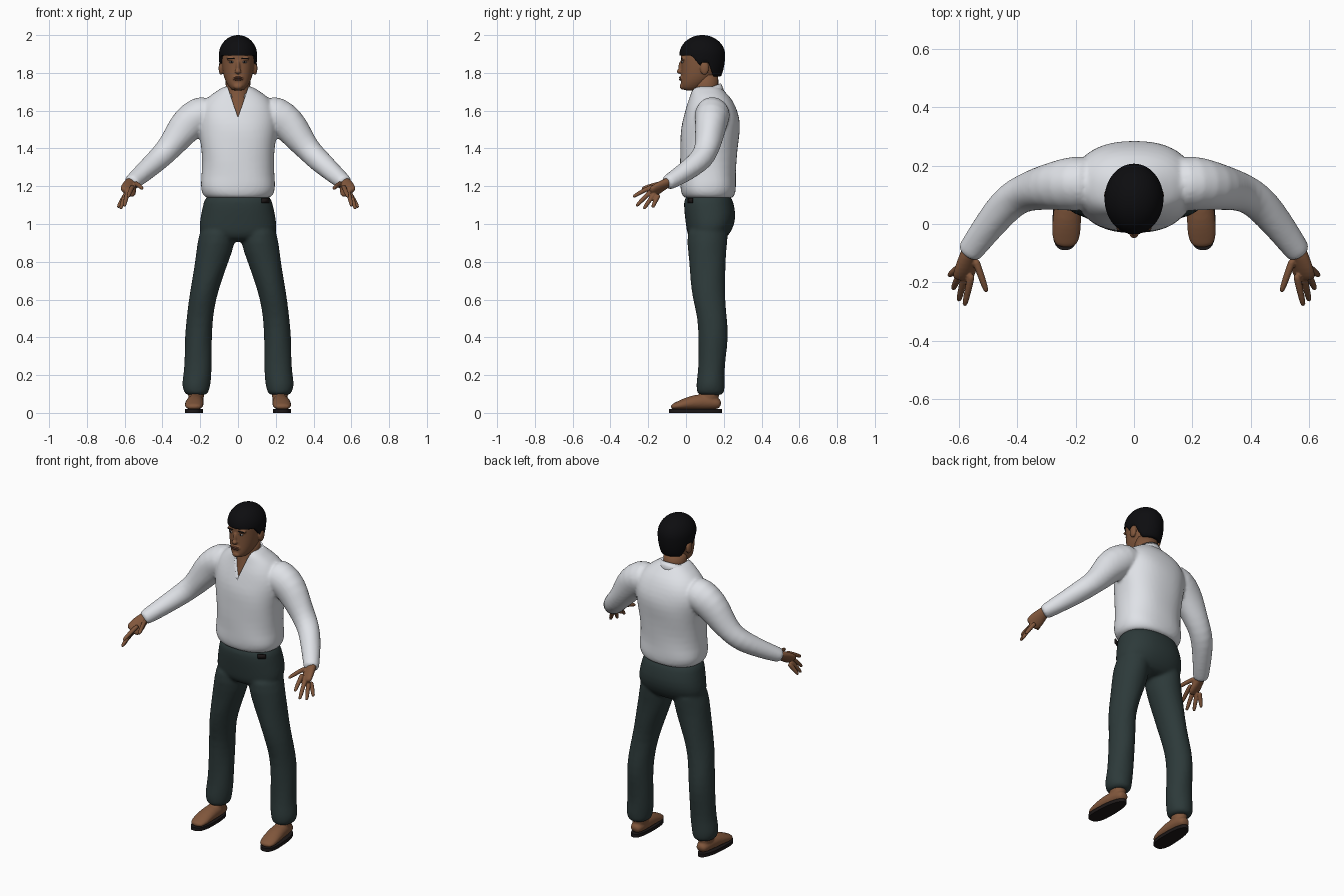
import bpy, bmesh, math
from mathutils import Vector, Matrix

if "Cube" in bpy.data.objects:
    bpy.data.objects.remove(bpy.data.objects["Cube"])


def material(name, rgb, rough=0.8):
    m = bpy.data.materials.new(name)
    m.use_nodes = True
    m.diffuse_color = (*rgb, 1)
    node = m.node_tree.nodes["Principled BSDF"]
    node.inputs["Base Color"].default_value = (*rgb, 1)
    node.inputs["Roughness"].default_value = rough
    return m


SKIN = material("brown skin", (0.22, 0.095, 0.045))
LIP = material("lip brown", (0.13, 0.05, 0.03))
HAIR = material("black hair", (0.004, 0.004, 0.005))
SHIRT = material("white cloth", (0.74, 0.76, 0.80))
TROUSER = material("dark green cloth", (0.026, 0.042, 0.042))
SOLE = material("dark sole", (0.012, 0.009, 0.009))
EYE = material("eye white", (0.45, 0.42, 0.40))


def loft(bm, rings, flat=False, square=1.0, fold=0.0, n=20):
    """Closed tube through rings of (x, y, z, side radius, up radius)."""
    centres = [Vector(r[:3]) for r in rings]
    loops = []
    for i, r in enumerate(rings):
        side, up = Vector((1, 0, 0)), Vector((0, 1, 0))
        if not flat:
            t = (centres[min(i + 1, len(rings) - 1)] - centres[max(i - 1, 0)]).normalized()
            side = t.cross(Vector((0, 0, 1))).normalized()
            up = side.cross(t)
        loop = []
        for k in range(n):
            a = math.tau * k / n
            c, s = math.cos(a), math.sin(a)
            c = math.copysign(abs(c) ** square, c)
            s = math.copysign(abs(s) ** square, s)
            w = 1 + fold * math.sin(4 * a + 2.3 * i)
            loop.append(bm.verts.new(centres[i] + side * (c * r[3] * w) + up * (s * r[4] * w)))
        loops.append(loop)
    for a, b in zip(loops, loops[1:]):
        for k in range(n):
            bm.faces.new((a[k], a[(k + 1) % n], b[(k + 1) % n], b[k]))
    bm.faces.new(loops[0])
    bm.faces.new(loops[-1])


def slices(rows):
    """Turn (z, half width, front y, back y) into loft rings."""
    return [(0, (f + b) / 2, z, w, (b - f) / 2) for z, w, f, b in rows]


def flip(rings, s):
    return [(r[0] * s, *r[1:]) for r in rings]


def ball(bm, pos, scale, seg=20):
    m = Matrix.Translation(pos) @ Matrix.Diagonal((*scale, 1))
    bmesh.ops.create_uvsphere(bm, u_segments=seg, v_segments=seg // 2, radius=1, matrix=m)


def finish(name, bm, mat, voxel=0, smooth=4):
    bmesh.ops.recalc_face_normals(bm, faces=bm.faces[:])
    me = bpy.data.meshes.new(name)
    bm.to_mesh(me)
    bm.free()
    me.materials.append(mat)
    me.shade_smooth()
    ob = bpy.data.objects.new(name, me)
    bpy.context.collection.objects.link(ob)
    if voxel:
        ob.modifiers.new("round", "SUBSURF").levels = 1
        ob.modifiers["round"].render_levels = 1
        rm = ob.modifiers.new("merge", "REMESH")
        rm.mode, rm.voxel_size, rm.use_smooth_shade = "VOXEL", voxel, True
        sm = ob.modifiers.new("soften", "SMOOTH")
        sm.factor, sm.iterations = 0.5, smooth
    return ob


# Shirt: torso and both sleeves merged
bm = bmesh.new()
loft(bm, slices([(1.13, .165, -.005, .245), (1.15, .185, -.022, .258), (1.19, .202, -.033, .268),
                 (1.25, .193, -.03, .263), (1.33, .19, -.032, .267), (1.42, .197, -.032, .277),
                 (1.50, .212, -.028, .287), (1.56, .212, -.016, .285), (1.62, .2, 0, .266),
                 (1.67, .165, .018, .237), (1.705, .11, .025, .2), (1.735, .072, .035, .18)]),
     flat=True, square=0.85, fold=0.012, n=28)
sleeve = [(.12, .14, 1.60, .085, .085), (.20, .14, 1.582, .098, .1), (.27, .132, 1.53, .085, .096),
          (.32, .122, 1.46, .075, .08), (.37, .11, 1.395, .066, .066), (.42, .085, 1.345, .064, .062),
          (.47, .03, 1.30, .058, .056), (.52, -.035, 1.255, .051, .049), (.56, -.09, 1.222, .045, .042),
          (.572, -.107, 1.213, .042, .038)]
for s in (1, -1):
    loft(bm, flip(sleeve, s), fold=0.025)
shirt = finish("shirt", bm, SHIRT, 0.009, 5)

# Open neck cut out of the shirt
bm = bmesh.new()
tri = [bm.verts.new((x, -.15, z)) for x, z in ((0, 1.565), (.07, 1.77), (-.07, 1.77))]
face = bm.faces.new(tri)
out = bmesh.ops.extrude_face_region(bm, geom=[face])["geom"]
bmesh.ops.translate(bm, vec=(0, .225, 0), verts=[v for v in out if isinstance(v, bmesh.types.BMVert)])
cutter = finish("neck_cutter", bm, SHIRT)
cutter.hide_render = True
cutter.hide_set(True)
cut = shirt.modifiers.new("open neck", "BOOLEAN")
cut.operation, cut.object = "DIFFERENCE", cutter

# Collar: folded strip around the back of the neck, with front points
bm = bmesh.new()
rows = []
for k in range(25):
    a = math.radians(-152 + 304 * k / 24)
    back = (1 + math.cos(a)) / 2
    tip = max(0, abs(a) - 2.1) / 0.55
    top = 1.685 + .06 * back
    row = []
    for rx, ry, z in ((.068, .075, top - .02), (.074, .08, top), (.087, .09, top - .022),
                      (.104 + .02 * tip, .1, top - .05 - .02 * tip)):
        row.append(bm.verts.new((rx * math.sin(a), .105 + ry * math.cos(a), z)))
    rows.append(row)
for p, q in zip(rows, rows[1:]):
    for j in range(3):
        bm.faces.new((p[j], p[j + 1], q[j + 1], q[j]))
collar = finish("collar", bm, SHIRT)
collar.modifiers.new("cloth", "SOLIDIFY").thickness = 0.007

# Trousers: hips and both legs merged
bm = bmesh.new()
loft(bm, slices([(1.165, .165, 0, .235), (1.12, .182, -.014, .25), (1.05, .197, -.008, .266),
                 (.99, .207, 0, .255), (.94, .2, .006, .228), (.905, .12, .04, .19)]),
     flat=True, square=0.88, n=28)
leg = [(.105, .122, 1.01, .09, .115), (.114, .11, .9, .102, .106), (.139, .114, .8, .09, .098),
       (.165, .115, .7, .079, .093), (.189, .121, .6, .072, .086), (.203, .14, .5, .071, .079),
       (.21, .145, .4, .072, .08), (.211, .139, .3, .072, .073), (.213, .133, .21, .075, .071),
       (.222, .13, .15, .077, .077), (.221, .13, .115, .068, .074), (.22, .13, .09, .056, .068)]
for s in (1, -1):
    loft(bm, flip(leg, s), flat=True, fold=0.022)
finish("trousers", bm, TROUSER, 0.009, 5)

# Small dark clip on the waistband
bm = bmesh.new()
bmesh.ops.create_cube(bm, size=1, matrix=Matrix.Translation((.145, .022, 1.125))
                      @ Matrix.Rotation(.5, 4, "Z") @ Matrix.Diagonal((.045, .009, .025, 1)))
finish("waist_clip", bm, SOLE)

# Head, nose and ears merged
bm = bmesh.new()
loft(bm, slices([(1.705, .028, -.012, .06), (1.722, .046, -.028, .09), (1.75, .064, -.028, .13),
                 (1.78, .076, -.026, .16), (1.82, .084, -.026, .18), (1.86, .088, -.026, .19),
                 (1.90, .09, -.03, .193), (1.94, .084, -.02, .182), (1.97, .055, .015, .14)]),
     flat=True, square=0.92, n=24)
ball(bm, (0, -.024, 1.83), (.012, .017, .036))
ball(bm, (0, -.033, 1.808), (.017, .017, .013))
ball(bm, (0, -.022, 1.772), (.03, .012, .016))
ball(bm, (0, -.02, 1.728), (.024, .014, .016))
for s in (1, -1):
    ball(bm, (s * .034, -.014, 1.875), (.03, .012, .01))
    ball(bm, (s * .09, .098, 1.825), (.013, .024, .037))
finish("head", bm, SKIN, 0.0045, 3)

# Neck and upper chest
bm = bmesh.new()
loft(bm, slices([(1.51, .085, .01, .15), (1.56, .085, .008, .16), (1.62, .075, .018, .17),
                 (1.67, .066, .03, .175), (1.72, .064, .035, .172), (1.79, .068, .04, .17)]),
     flat=True, n=24)
finish("neck", bm, SKIN)


# Hair: rounded cap whose lower edge is lifted to the hairline
def hairline(y):
    if y < .03:
        return 1.892
    if y < .075:
        return 1.892 - (y - .03) * 1.2
    return 1.855 if y < .12 else max(1.78, 1.855 - (y - .12) * 3)


bm = bmesh.new()
ball(bm, (0, 0, 0), (1, 1, 1), 64)
for v in bm.verts:
    z = 1.895 + v.co.z * (.105 if v.co.z > 0 else .2)
    y = .086 + v.co.y * .121
    v.co = (v.co.x * .101, y, max(z, hairline(y)))
finish("hair", bm, HAIR)

# Facial features
for part, mat, x, y, z, size in (("eye", EYE, .034, -.019, 1.857, (.013, .006, .0055)),
                                 ("iris", HAIR, .034, -.023, 1.857, (.0055, .004, .005)),
                                 ("eyebrow", HAIR, .036, -.021, 1.876, (.022, .007, .004))):
    bm = bmesh.new()
    for s in (1, -1):
        ball(bm, (s * x, y, z), size, 16)
    finish(part + "s", bm, mat)
bm = bmesh.new()
for z in (1.775, 1.765):
    ball(bm, (0, -.029, z), (.024, .008, .0055))
finish("lips", bm, LIP)

fingers = [((.56, -.185, 1.195), (.582, -.282, 1.142)), ((.583, -.185, 1.172), (.602, -.265, 1.092)),
           ((.597, -.17, 1.155), (.622, -.225, 1.077)), ((.6, -.148, 1.148), (.636, -.178, 1.085)),
           ((.54, -.135, 1.213), (.505, -.235, 1.186))]
palm = [(.555, -.08, 1.226, .032, .026), (.568, -.11, 1.21, .034, .024), (.574, -.14, 1.193, .043, .024),
        (.58, -.17, 1.175, .046, .022), (.586, -.19, 1.16, .04, .017)]
foot = [(.222, .185, .04, .024, .018), (.222, .165, .05, .037, .032), (.224, .11, .058, .044, .044),
        (.228, .05, .056, .048, .042), (.232, -.01, .046, .051, .031), (.234, -.05, .036, .048, .021),
        (.235, -.082, .03, .034, .013)]
ankle = [(.222, .13, .16, .045, .05), (.222, .125, .1, .043, .052), (.222, .12, .05, .042, .052)]

for s, label in ((1, "left"), (-1, "right")):
    # Hand: palm, four fingers and thumb
    bm = bmesh.new()
    spread = []
    for x, y, z, w, h in palm:
        spread.append((x * s, y, z, w, h))
    # Tilt the palm so that its outer edge hangs lower
    loft(bm, spread, n=16)
    hub = Vector((.575 * s, -.15, 1.19))
    axis = Vector((.03 * s, -.11, -.066)).normalized()
    bmesh.ops.rotate(bm, verts=bm.verts[:], cent=hub, matrix=Matrix.Rotation(.65 * s, 3, axis))
    for base, tip in fingers:
        a, b = Vector(base), Vector(tip)
        steps = [(-.15, .013), (.1, .0135), (.5, .0125), (.85, .011), (1.0, .007)]
        ring = []
        for t, r in steps:
            p = a.lerp(b, t) + Vector((0, 0, .012 * t * (1 - t)))
            ring.append((p.x * s, p.y, p.z, r, r))
        loft(bm, ring, n=10)
    finish(label + "_hand", bm, SKIN, 0.004, 2)

    # Foot and ankle
    bm = bmesh.new()
    loft(bm, flip(foot, s))
    loft(bm, flip(ankle, s), flat=True)
    finish(label + "_foot", bm, SKIN, 0.006, 3)

    # Flat sandal sole
    bm = bmesh.new()
    edge = []
    for k in range(32):
        a = math.tau * k / 32
        c, d = math.cos(a), math.sin(a)
        wide = .047 - .008 * d
        edge.append(bm.verts.new((s * (.231 - .006 * d + wide * math.copysign(abs(c) ** .8, c)),
                                  .05 + .14 * math.copysign(abs(d) ** .75, d), 0)))
    out = bmesh.ops.extrude_face_region(bm, geom=[bm.faces.new(edge)])["geom"]
    bmesh.ops.translate(bm, vec=(0, 0, .02), verts=[v for v in out if isinstance(v, bmesh.types.BMVert)])
    sole = finish(label + "_sole", bm, SOLE)
    bpy.context.view_layer.objects.active = sole
    bpy.ops.object.select_all(action="DESELECT")
    sole.select_set(True)
    bpy.ops.object.shade_smooth_by_angle(angle=math.radians(40))
